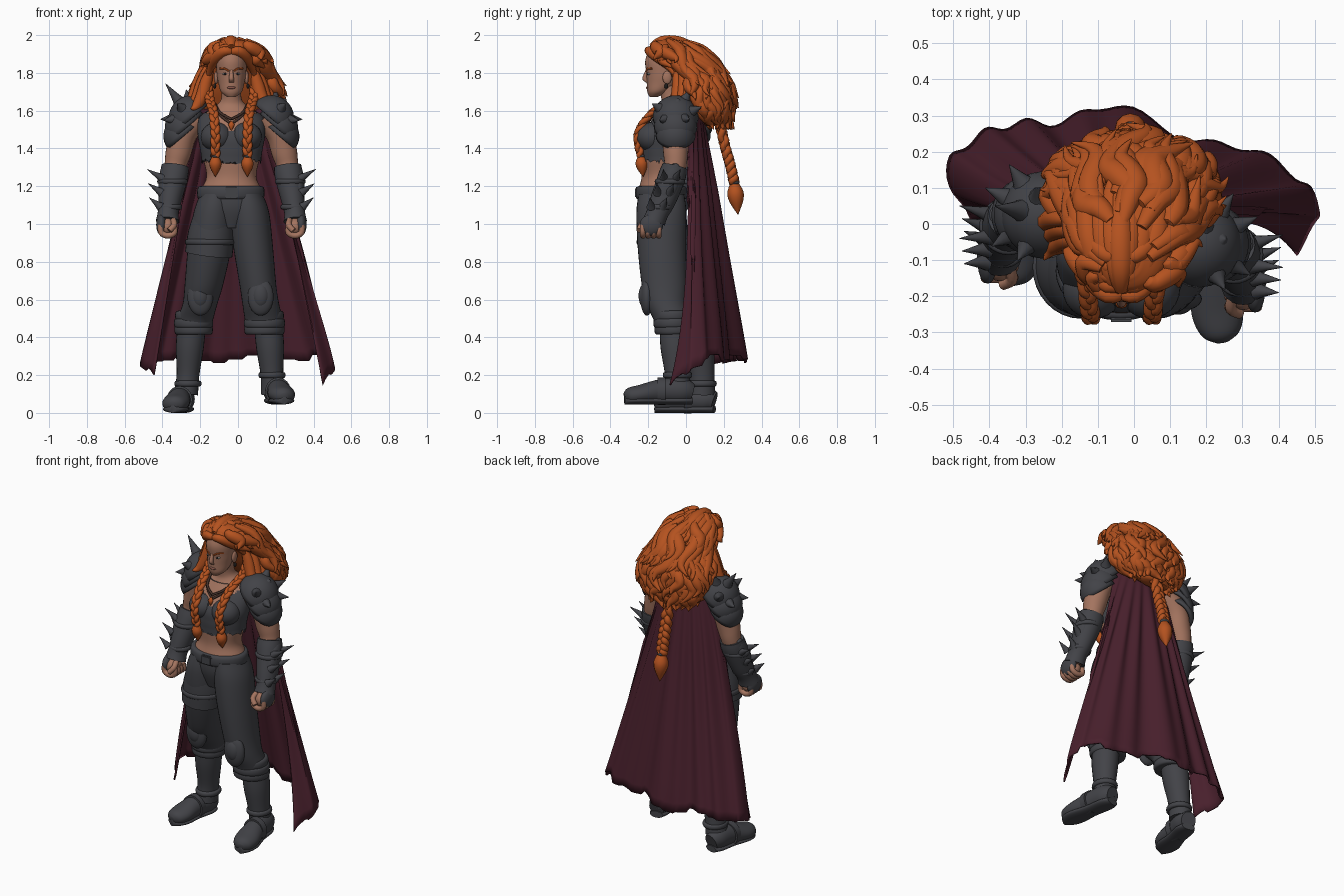
import bpy, bmesh, math, random
from mathutils import Vector, Matrix

random.seed(7)
if bpy.data.objects.get("Cube"):
    bpy.data.objects.remove(bpy.data.objects["Cube"])
CX = -0.035  # body centre line


def material(name, r, g, b):
    m = bpy.data.materials.new(name)
    m.use_nodes = True
    m.diffuse_color = (r, g, b, 1)
    m.node_tree.nodes["Principled BSDF"].inputs["Base Color"].default_value = (r, g, b, 1)
    return m


hair_mat = material("orange hair", .46, .085, .014)
grey = material("dark grey leather", .055, .056, .064)
wine = material("wine red cloth", .065, .014, .025)
skin = material("tan skin", .37, .175, .115)
lip_mat = material("lips", .25, .095, .07)
eye_mat = material("eye white", .45, .42, .38)
dark = material("near black", .012, .011, .011)
brown = material("brown strap", .06, .03, .022)


def finish(name, bm, *mats, angle=50):
    bmesh.ops.recalc_face_normals(bm, faces=bm.faces)
    mesh = bpy.data.meshes.new(name)
    bm.to_mesh(mesh)
    bm.free()
    for m in mats:
        mesh.materials.append(m)
    mesh.shade_smooth()
    mesh.set_sharp_from_angle(angle=math.radians(angle))
    obj = bpy.data.objects.new(name, mesh)
    bpy.context.scene.collection.objects.link(obj)
    return obj


def smooth(points, k):
    """Pass a smooth path through the points, with k steps for each span."""
    p = [Vector(q) for q in points]
    rows = []
    for i in range(len(p) - 1):
        a, b, c, d = p[max(i - 1, 0)], p[i], p[i + 1], p[min(i + 2, len(p) - 1)]
        for j in range(k):
            t = j / k
            rows.append(b + (c - a) * (t / 2) + (a * 2 - b * 5 + c * 4 - d) * (t * t / 2)
                        + (b * 3 - a - c * 3 + d) * (t ** 3 / 2))
    return rows + [p[-1]]


def add_loft(bm, sections, n=20, k=4, level=False):
    """Skin elliptical sections (x, y, z, width radius, depth radius); level keeps them horizontal."""
    rows = smooth(sections, k)
    centres = [Vector(r[:3]) for r in rows]
    u, rings = None, []
    for i, r in enumerate(rows):
        t = (centres[min(i + 1, len(rows) - 1)] - centres[max(i - 1, 0)]).normalized()
        if level:
            t = Vector((0, 0, 1))
        if u is None:
            u = Vector((0, 1, 0)) if abs(t.x) > .9 else Vector((1, 0, 0))
        u = (u - t * u.dot(t)).normalized()
        v = t.cross(u)
        ring = []
        for j in range(n):
            a = math.tau * j / n
            ring.append(bm.verts.new(centres[i] + u * math.cos(a) * max(r[3], .001)
                                     + v * math.sin(a) * max(r[4], .001)))
        rings.append(ring)
    for lo, hi in zip(rings, rings[1:]):
        for j in range(n):
            bm.faces.new((lo[j], lo[j - 1], hi[j - 1], hi[j]))
    bm.faces.new(rings[0])
    bm.faces.new(rings[-1])


def loft(name, sections, mat, n=24, k=5, level=False):
    bm = bmesh.new()
    add_loft(bm, sections, n, k, level)
    return finish(name, bm, mat)


def add_ball(bm, loc, radii, turn=Matrix()):
    m = Matrix.Translation(loc) @ turn @ Matrix.Diagonal((*radii, 1))
    return bmesh.ops.create_uvsphere(bm, u_segments=24, v_segments=16, radius=1, matrix=m)["verts"]


def ball(name, loc, radii, mat, turn=Matrix()):
    bm = bmesh.new()
    add_ball(bm, loc, radii, turn)
    return finish(name, bm, mat)


def band(name, x, y, z, rx, ry, h, mat=grey):
    steps = ((-1, -.012), (-.8, 0), (0, .004), (.8, 0), (1, -.012))
    return loft(name, [(x, y, z + h * f, rx + g, ry + g) for f, g in steps], mat, 32, 2)


def add_spike(bm, base, tip, r):
    base, tip = Vector(base), Vector(tip)
    add_loft(bm, [(*base.lerp(tip, f), r * g, r * g) for f, g in ((0, 1), (.3, .65), (1, .03))], 10, 3)


# Torso: trousers below the belt, skin above
torso = loft("torso", [(CX, y, z, rx, ry) for z, y, rx, ry in (
    (.98, -.13, .07, .09), (1.08, -.13, .165, .122), (1.17, -.13, .163, .123), (1.25, -.127, .132, .108),
    (1.35, -.125, .15, .114), (1.47, -.11, .17, .12), (1.56, -.075, .165, .10), (1.62, -.06, .09, .075),
    (1.66, -.075, .055, .055), (1.73, -.09, .052, .055))], skin, 40, 5, True)
torso.data.materials.append(grey)
for f in torso.data.polygons:
    f.material_index = int(f.center.z < 1.18)

# Cropped top with a V neck and a torn hem
bm = bmesh.new()
add_loft(bm, [(CX, y, z, rx, ry) for z, y, rx, ry in (
    (1.345, -.122, .158, .12), (1.40, -.12, .166, .125), (1.47, -.11, .178, .128),
    (1.56, -.075, .172, .108), (1.61, -.062, .11, .085))], 72, 8, True)
neck = [f for f in bm.faces if f.calc_center_median().y < -.07
        and f.calc_center_median().z > 1.49 + .75 * abs(f.calc_center_median().x - CX)]
bmesh.ops.delete(bm, geom=neck, context="FACES")
for v in bm.verts:
    if v.co.z < 1.352:
        v.co.z += random.uniform(-.03, .015)
for s in (-1, 1):
    add_ball(bm, (CX + s * .078, -.178, 1.46), (.085, .085, .078))
finish("cropped_top", bm, grey)

# Belt, buckle, necklace
band("belt", CX - .003, -.13, 1.165, .175, .133, .035)
bm = bmesh.new()
bmesh.ops.create_cube(bm, matrix=Matrix.Translation((CX, -.26, 1.165)) @ Matrix.Diagonal((.07, .022, .06, 1)))
bmesh.ops.bevel(bm, geom=bm.edges[:], offset=.007, segments=2, affect="EDGES")
finish("buckle", bm, grey)
for s in (-1, 1):
    for i, drop in enumerate((0, .025)):
        loft(f"necklace_{i}_{s}", [(CX + s * x, y, z - drop * f, .007, .007) for x, y, z, f in (
            (.085, -.09, 1.635, 0), (.06, -.17, 1.59, .5), (0, -.205, 1.555, 1))], brown, 8)
loft("pendant", [(CX, -.215, 1.545, .003, .003), (CX, -.222, 1.525, .017, .012),
                 (CX, -.222, 1.495, .002, .002)], hair_mat, 8, 2)

# Head and face
loft("head", [(CX, y, z, rx, ry) for z, y, rx, ry in (
    (1.672, -.172, .022, .02), (1.70, -.150, .055, .055), (1.75, -.122, .07, .086), (1.80, -.113, .078, .097),
    (1.87, -.11, .08, .105), (1.94, -.10, .06, .08), (1.965, -.10, .02, .03))], skin, 32, 5, True)
loft("nose", [(CX, -.203, 1.82, .008, .008), (CX, -.217, 1.77, .013, .014),
              (CX, -.203, 1.748, .013, .008)], skin, 12, 5, True)
ball("mouth", (CX, -.201, 1.722), (.023, .011, .008), lip_mat)
for s in (-1, 1):
    ball(f"eye_{s}", (CX + s * .033, -.195, 1.795), (.014, .011, .006), eye_mat)
    ball(f"pupil_{s}", (CX + s * .033, -.203, 1.795), (.006, .005, .006), dark)
    loft(f"eyebrow_{s}", [(CX + s * x, y, z, .005, .006) for x, y, z in (
        (.013, -.210, 1.81), (.036, -.202, 1.823), (.06, -.179, 1.823))], hair_mat, 8)
    ball(f"ear_{s}", (CX + s * .08, -.10, 1.775), (.012, .024, .035), skin)
    ball(f"earring_{s}", (CX + s * .088, -.105, 1.73), (.008, .01, .014), dark)

# Hair: a core mass, then tapering locks that follow its surface
core = [(-.02, -.10, 1.975, .04, .05), (-.015, -.07, 1.945, .105, .115), (-.01, -.025, 1.88, .14, .14),
        (-.005, .04, 1.80, .155, .13), (-.005, .09, 1.70, .205, .125), (0, .122, 1.60, .185, .09),
        (-.02, .15, 1.52, .10, .04)]
core_rows = smooth(core, 30)
bm = bmesh.new()
add_loft(bm, core, 32, 5, True)


def add_lock(bm, path, r):
    path = smooth(path, 2)
    last = len(path) - 1
    rad = [r * max(.06, math.sin(math.pi * (.15 + .85 * i / last))) for i in range(last + 1)]
    add_loft(bm, [(*p, q, q * .85) for p, q in zip(path, rad)], 9, 2)


def on_hair(angle, z, off):
    row = min(core_rows, key=lambda q: abs(q[2] - z))
    return (row[0] + (row[3] + off) * math.sin(angle), row[1] + (row[4] + off) * math.cos(angle), z)


for top in (1.97, 1.95, 1.90, 1.85, 1.79, 1.72, 1.66):
    limit, count = (2.5, 15) if top > 1.93 else (1.8, 15)
    for i in range(count):
        angle = limit * (2 * (i + random.uniform(.1, .9)) / count - 1)
        z = top - random.uniform(0, .04)
        length = min(.09 if abs(angle) > 1.9 else random.uniform(.15, .24), z - 1.5)
        drift, phase, flip = random.uniform(-.35, .35), random.uniform(0, 6), random.uniform(.02, .065)
        add_lock(bm, [on_hair(angle + drift * f + .15 * math.sin(7 * f + phase), z - length * f,
                              .004 + flip * f ** 2) for f in (0, .2, .4, .6, .8, 1)],
                 random.uniform(.03, .045))
for s in (-1, 1):
    for i in range(5):  # fringe swept back from the brow
        d = .027 * i
        add_lock(bm, [(CX + s * x, y + d, z + .45 * d) for x, y, z in (
            (-.008, -.19, 1.905), (.035, -.195, 1.915), (.08, -.15, 1.88),
            (.112, -.08, 1.82), (.14, -.02, 1.73))], .031)
    for i in range(3):  # side locks over the shoulders
        add_lock(bm, [(CX + s * (x + .02 * i), y + .03 * i, z) for x, y, z in (
            (.11, -.05, 1.83), (.135, -.045, 1.75), (.155, -.05, 1.68), (.19, -.07, 1.62),
            (.215, -.10, 1.61))], .036)
for i in range(7):  # crown locks combed to the back
    x = (i - 3) / 3
    add_lock(bm, [(CX + x * w + .01 * math.sin(5 * w + i), y, z - .03 * abs(x)) for w, y, z in (
        (.03, -.185, 1.94), (.06, -.13, 1.968), (.09, -.05, 1.965), (.10, .02, 1.94),
        (.11, .09, 1.90), (.10, .14, 1.895))], .037)
finish("hair", bm, hair_mat, angle=70)


def braid(name, path, w, tail):
    bm = bmesh.new()
    rows = smooth(path, 14)
    for strand in range(3):
        pts = []
        for i, c in enumerate(rows):
            a = i * .42 + strand * math.tau / 3
            pts.append((c.x + w * .5 * math.sin(a), c.y + w * .35 * math.sin(2 * a), c.z, w * .6, w * .55))
        add_loft(bm, pts, 10, 1)
    x, y, z = rows[-1]
    add_loft(bm, [(x, y + .12 * tail * f, z - tail * f, w * r, w * r) for f, r in (
        (0, .6), (.3, 1.25), (.6, 1.05), (1, .04))], 12, 4)
    finish(name, bm, hair_mat, angle=70)
    ball(name + "_tie", (x, y, z), (w * .85, w * .85, w * .45), grey)


for s in (-1, 1):
    braid(f"front_braid_{s}", [(CX + s * x, y, z) for x, y, z in (
        (.125, -.03, 1.74), (.115, -.075, 1.66), (.095, -.18, 1.59), (.085, -.255, 1.48), (.085, -.24, 1.36))],
        .025, .11)
braid("back_braid", [(-.01, .17, 1.58), (-.01, .205, 1.42), (-.01, .235, 1.31), (-.01, .255, 1.22)], .034, .17)

# Cape: lofted from the shoulders to a wide wavy hem
hem = smooth([(-.45, 0), (-.52, .15), (-.44, .24), (-.33, .28), (-.2, .285), (-.05, .33), (.155, .235),
              (.32, .21), (.46, .125), (.515, .03), (.45, -.08)], 8)
bm = bmesh.new()
cols = []
tear = 0
for i, h in enumerate(hem):
    u = i / (len(hem) - 1)
    e = abs(2 * u - 1)
    top = Vector((CX + .19 * (2 * u - 1), .085 - .065 * e ** 2))
    fold = .011 * math.sin(u * 62)
    if i % 4 == 0:
        tear = random.uniform(-.03, .03)
    low = .295 - (.15 if u > .5 else .10) * e ** 6
    col = []
    for j in range(31):
        v = j / 30
        col.append(bm.verts.new((top.x + (h.x - top.x) * v,
                                 top.y + (h.y - top.y) * v ** (1 + 3 * e ** 4) + fold * min(1, 3 * v),
                                 1.61 + (low - 1.61) * v + tear * v ** 20)))
    cols.append(col)
for a, b in zip(cols, cols[1:]):
    for j in range(30):
        bm.faces.new((a[j], b[j], b[j + 1], a[j + 1]))
finish("cape", bm, wine).modifiers.new("thickness", "SOLIDIFY").thickness = .01

# Arms, shoulder armour and bracers
for s, side in ((1, "left"), (-1, "right")):
    def at(x, y, z, *r):
        return (CX + s * x, y - .04 * s, z, *r)

    loft(f"{side}_arm", [at(.18, -.02, 1.57, .07, .075), at(.25, -.015, 1.48, .07, .075),
                         at(.28, -.015, 1.38, .068, .066), at(.30, -.02, 1.29, .056, .057),
                         at(.325, -.07, 1.13, .05, .05), at(.338, -.12, 1.01, .035, .04)], skin)
    loft(f"{side}_bracer", [at(.298, -.02, 1.305, .072, .066), at(.305, -.035, 1.25, .074, .073),
                            at(.325, -.08, 1.13, .062, .068), at(.335, -.11, 1.06, .055, .058),
                            at(.338, -.128, 1.015, .062, .06)], grey)
    tilt = Matrix.Rotation(-.38, 4, "X")
    ball(f"{side}_bracer_plate", at(.352, -.06, 1.19), (.035, .055, .14), grey, tilt)
    for i, (y, z, r) in enumerate(((-.045, 1.225, .077), (-.095, 1.09, .063))):
        band(f"{side}_bracer_strap_{i}", *at(.327 - .015 * (1 - i), y, z, r, r), .014)
    bm = bmesh.new()
    for i in range(3):
        for row in (-.03, .03):
            base = Vector(at(.362 + .006 * i, -.045 - .035 * i + row, 1.24 - .075 * i))
            add_spike(bm, base, base + Vector((s * (.085 - .012 * i), .5 * row + .01, .05)), .025)
    finish(f"{side}_bracer_spikes", bm, grey)

    # Fist with curled fingers, and a guard over the back of the hand
    bm = bmesh.new()
    x, y, z = at(.338, -.145, .985)
    add_ball(bm, (x, y, z), (.042, .053, .047))
    for i in range(4):
        add_loft(bm, [(x + s * dx, y - .043 + .028 * i, z + dz, .016, .016) for dx, dz in (
            (.034, .01), (.034, -.03), (0, -.047), (-.036, -.032), (-.034, .005))], 10, 3)
    add_loft(bm, [(x - s * dx, y - dy, z + dz, .016, .016) for dx, dy, dz in (
        (.03, .02, .035), (.035, .05, .01), (.01, .062, -.02))], 10, 3)
    finish(f"{side}_fist", bm, skin)
    ball(f"{side}_hand_guard", (x + s * .032, y + .002, z + .01), (.028, .062, .056), grey)

    # Overlapping shoulder domes
    lean = Matrix.Rotation(s * .7, 4, "Y")
    for i, (x, z, r) in enumerate(((.21, 1.56, .122), (.238, 1.51, .115), (.254, 1.465, .106))):
        bm = bmesh.new()
        dome = add_ball(bm, (0, 0, 0), (r, r * 1.0, r))
        bmesh.ops.delete(bm, geom=[v for v in dome if v.co.z < -.01], context="VERTS")
        bm.transform(Matrix.Translation(at(x, -.015, z)) @ lean)
        finish(f"{side}_shoulder_plate_{i}", bm, grey).modifiers.new("thickness", "SOLIDIFY").thickness = .016
    bm = bmesh.new()
    centre = Vector(at(.21, -.015, 1.56))
    for x, y, z, size in ((-.05, .1, .95, .06 - .05 * s), (.7, .4, .55, .06), (.2, .75, .6, .06),
                          (.7, -.5, .5, .05), (.05, -.75, .65, .045), (-.45, .45, .8, .05), (.9, -.05, 0, .06)):
        way = lean.to_3x3() @ Vector((s * x, y, z)).normalized()
        add_spike(bm, centre + way * .108, centre + way * (.122 + size), .034)
    finish(f"{side}_shoulder_spikes", bm, grey)

# Legs: trousers, cuffs, knee pads and boots
legs = {
    "left": ([(.045, -.13, 1.16, .085, .12), (.06, -.13, 1.06, .105, .132), (.08, -.128, .88, .105, .128),
              (.105, -.115, .68, .097, .12), (.12, -.105, .58, .097, .108), (.135, -.075, .50, .10, .10),
              (.14, -.065, .44, .095, .09)],
             [(.16, -.06), (.17, -.055), (.18, -.045), (.185, -.04)], (.185, .03), (.245, -.325), .045),
    "right": ([(-.115, -.13, 1.16, .085, .12), (-.13, -.13, 1.06, .105, .132), (-.15, -.115, .88, .115, .128),
               (-.18, -.065, .68, .102, .12), (-.20, -.025, .58, .092, .106), (-.225, .03, .50, .095, .095),
               (-.235, .05, .44, .09, .088)],
              [(-.245, .06), (-.255, .07), (-.265, .085), (-.275, .085)], (-.28, .15), (-.345, -.165), 0)}
for side, (leg, shaft, heel, toe, floor) in legs.items():
    loft(f"{side}_trouser_leg", leg, grey, 32, 5, True)
    x, y, z, rx, ry = leg[-1]
    for i, (lift, grow) in enumerate(((0, .008), (.035, .01), (.075, .004))):
        band(f"{side}_cuff_{i}", x, y - .1 * lift, z + lift, rx + grow, ry + grow, .026)
    x, y, z = leg[4][0], leg[4][1] - leg[4][4] + .006, .615
    ball(f"{side}_knee_pad", (x, y, z), (.068, .035, .10), grey)
    ball(f"{side}_knee_plate", (x, y - .01, z + .005), (.045, .034, .065), grey)
    loft(f"{side}_boot_shaft", [(*p, h, r, r + .006) for p, h, r in zip(
        shaft, (.46, .35, .20, .10), (.074, .074, .06, .064))], grey)
    foot = [(heel[0] + (toe[0] - heel[0]) * f, heel[1] + (toe[1] - heel[1]) * f, floor + h, rx, rz)
            for f, h, rx, rz in ((0, .06, .045, .05), (.15, .072, .062, .068), (.45, .07, .06, .064),
                                 (.75, .055, .072, .05), (.93, .045, .055, .042), (1, .04, .02, .02))]
    loft(f"{side}_boot_foot", foot, grey)
    loft(f"{side}_boot_sole", [(x, y, floor + .02, rx - .004, .02) for x, y, z, rx, rz in foot], grey)
    band(f"{side}_ankle_strap", *shaft[2], floor + .155, .068, .074, .016)
    x, y, z, rx, rz = foot[2]
    loft(f"{side}_instep_strap", [(x, y + d, z, rx + .008, rz + .008) for d in (-.02, .02)], grey, 24, 1)

# Extra thigh wrap on the right leg, with a strap
loft("thigh_wrap", [(-.13, -.13, 1.06, .10, .125), (-.142, -.122, .95, .122, .134),
                    (-.155, -.112, .84, .126, .138)], grey, 32)
band("thigh_strap", -.147, -.118, .905, .13, .14, .016)
